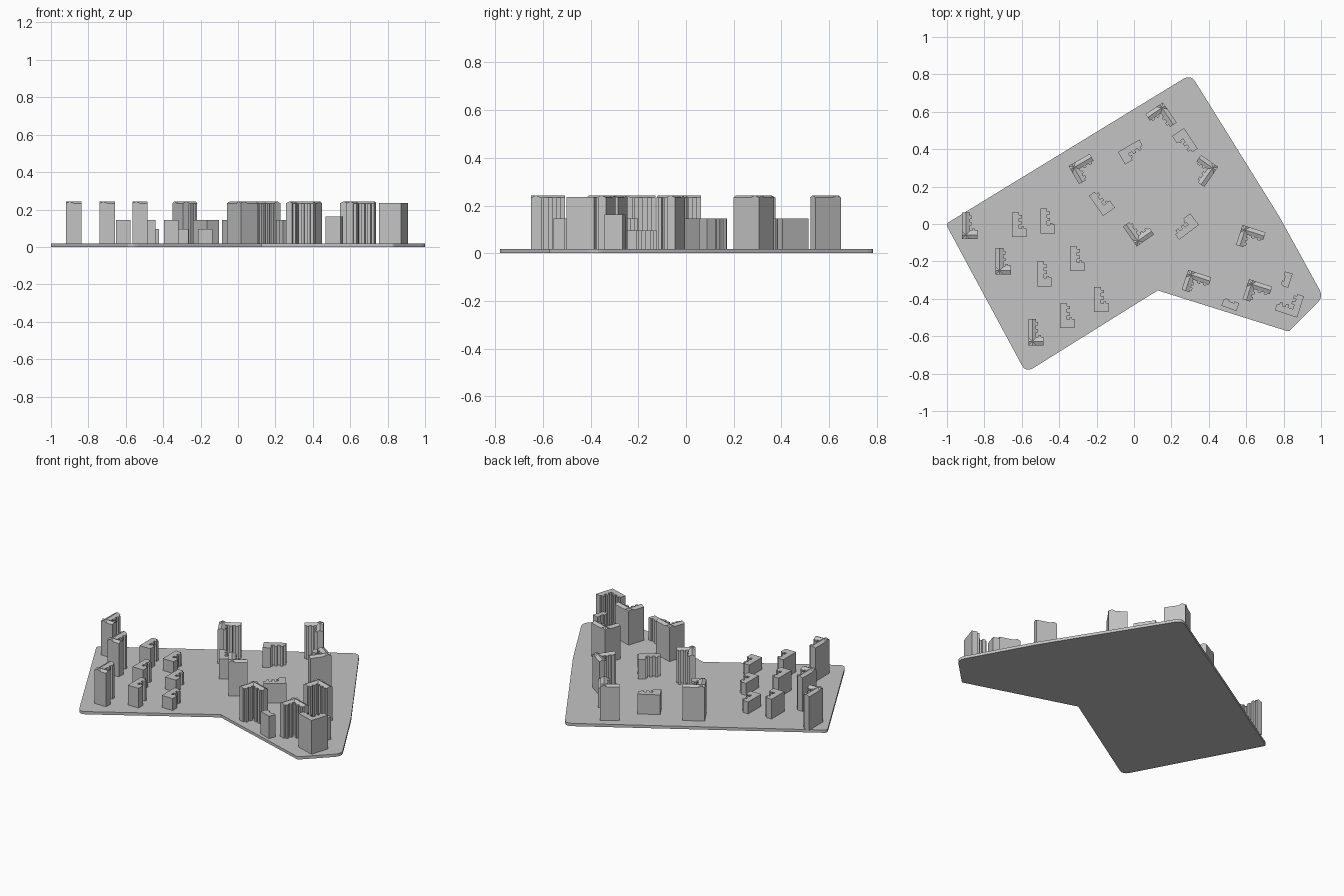
import bpy, bmesh, math
from mathutils import Matrix, Vector

if "Cube" in bpy.data.objects:
    bpy.data.objects.remove(bpy.data.objects["Cube"])

grey = bpy.data.materials.new("concrete_grey")
grey.diffuse_color = (0.55, 0.55, 0.55, 1)
grey.use_nodes = True
grey.node_tree.nodes["Principled BSDF"].inputs["Base Color"].default_value = grey.diffuse_color
TOP = 0.018          # top of the site slab


def finish(bm, name, matrix=None):
    bmesh.ops.recalc_face_normals(bm, faces=bm.faces)
    me = bpy.data.meshes.new(name)
    bm.to_mesh(me)
    bm.free()
    me.materials.append(grey)
    ob = bpy.data.objects.new(name, me)
    if matrix:
        ob.matrix_world = matrix
    bpy.context.collection.objects.link(ob)
    return ob


def extrude_outline(bm, pts, z0, z1):
    face = bm.faces.new([bm.verts.new((x, y, z0)) for x, y in pts])
    res = bmesh.ops.extrude_face_region(bm, geom=[face])
    top = [v for v in res["geom"] if isinstance(v, bmesh.types.BMVert)]
    bmesh.ops.translate(bm, verts=top, vec=(0, 0, z1 - z0))


def gable(bm, length, width, along_y, z0, z1):
    """Low pitched roof over one wing, starting at the outer corner."""
    rows = []
    for d in (0, length):
        tri = [(0, z0), (width, z0), (width / 2, z1)]
        rows.append([bm.verts.new((c, d, z) if along_y else (d, c, z)) for c, z in tri])
    a, b = rows
    bm.faces.new(a)
    bm.faces.new(b)
    for i in range(3):
        j = (i + 1) % 3
        bm.faces.new((a[i], a[j], b[j], b[i]))


def wing_outline(a, b, w, d):
    """L plan: wing a along y, wing b along x, bays of depth d on the inner side."""
    pts = [(0, 0), (b, 0), (b, w)]
    if b > 0.1:
        for f in (0.9, 0.64):
            pts += [(f * b, w), (f * b, w + d), ((f - .14) * b, w + d), ((f - .14) * b, w)]
    else:
        pts += [(b, w * 1.3), (b * .82, w * 1.3), (b * .82, w * 1.55),
                (b * .66, w * 1.55), (b * .66, w * 1.25), (w, w * 1.25)]
    if b > 0.1:
        pts.append((w, w))
    for f in (0.5, 0.76):
        pts += [(w, f * a), (w + d, f * a), (w + d, (f + .13) * a), (w, (f + .13) * a)]
    return pts + [(w, a), (0, a)]


def block(name, x, y, deg, a, b, height, roof=False, w=0.036):
    bm = bmesh.new()
    wall = height - 0.010 if roof else height
    extrude_outline(bm, wing_outline(a, b, w, 0.016), TOP - 0.002, wall)
    if roof:
        gable(bm, a, w + 0.006, True, wall, height)
        gable(bm, b, w + 0.006, False, wall, height)
    finish(bm, name, Matrix.Translation((x, y, 0)) @ Matrix.Rotation(math.radians(deg), 4, 'Z'))


# Site slab with rounded corners
site = [(-1, 0), (0.30, 0.80), (0.77, 0.04), (1.005, -0.39),
        (0.82, -0.575), (0.125, -0.355), (-0.575, -0.795)]
radius = [0.02, 0.045, 0, 0.045, 0.01, 0, 0.045]
outline = []
for i, (p, r) in enumerate(zip(site, radius)):
    p = Vector(p)
    if r == 0:
        outline.append(p)
        continue
    s = p + (Vector(site[i - 1]) - p).normalized() * r
    e = p + (Vector(site[(i + 1) % len(site)]) - p).normalized() * r
    for k in range(5):
        t = k / 4
        outline.append(s * (1 - t) ** 2 + p * 2 * t * (1 - t) + e * t * t)
lo = min(p.x for p in outline)
hi = max(p.x for p in outline)
bm = bmesh.new()
extrude_outline(bm, [(-1 + 2 * (p.x - lo) / (hi - lo), p.y) for p in outline], 0, TOP)
finish(bm, "site_slab")

# Tall straight towers on the west side
for i, (x, y) in enumerate([(-0.92, -0.08), (-0.74, -0.27), (-0.565, -0.65)]):
    block(f"west_tower_{i+1}", x, y, 0, 0.142, 0.082, 0.243, True)

# Tall turned towers
for i, (x, y, r) in enumerate([(-0.35, 0.31, -60), (0.155, 0.65, -146), (0.45, 0.305, 145),
                               (0.015, -0.12, 35), (0.58, -0.005, -108),
                               (0.29, -0.245, -108), (0.615, -0.295, -108)]):
    block(f"turned_tower_{i+1}", x, y, r, 0.13, 0.112, 0.243, True)

# Flat-roofed corner tower
block("corner_tower", 0.872, -0.50, 72, 0.125, 0.12, 0.235)

# Medium and low blocks
for i, (x, y, r, h) in enumerate([
        (-0.652, -0.07, 0, .145), (-0.50, -0.05, 0, .095), (-0.518, -0.333, 0, .145),
        (-0.342, -0.252, 0, .095), (-0.395, -0.556, 0, .145), (-0.213, -0.47, 0, .095),
        (-0.086, 0.385, -60, .145), (0.267, 0.513, -146, .145),
        (-0.165, 0.043, 35, .145), (0.347, -0.005, 127, .145)]):
    block(f"low_block_{i+1}", x, y, r, 0.132, 0.077, h)

# Small service pavilions with a recessed bay
for i, (x, y, r, l, w) in enumerate([(0.515, -0.43, -20, 0.085, 0.045),
                                     (0.816, -0.297, 72, 0.078, 0.042)]):
    bm = bmesh.new()
    extrude_outline(bm, [(-l/2, -w/2), (l/2, -w/2), (l/2, w/2), (l*.2, w/2), (l*.2, w*.3),
                         (-l*.15, w*.3), (-l*.15, w/2), (-l*.38, w/2), (-l/2, w*.25)],
                    TOP - 0.002, 0.162)
    finish(bm, f"pavilion_{i+1}",
           Matrix.Translation((x, y, 0)) @ Matrix.Rotation(math.radians(r), 4, 'Z'))
